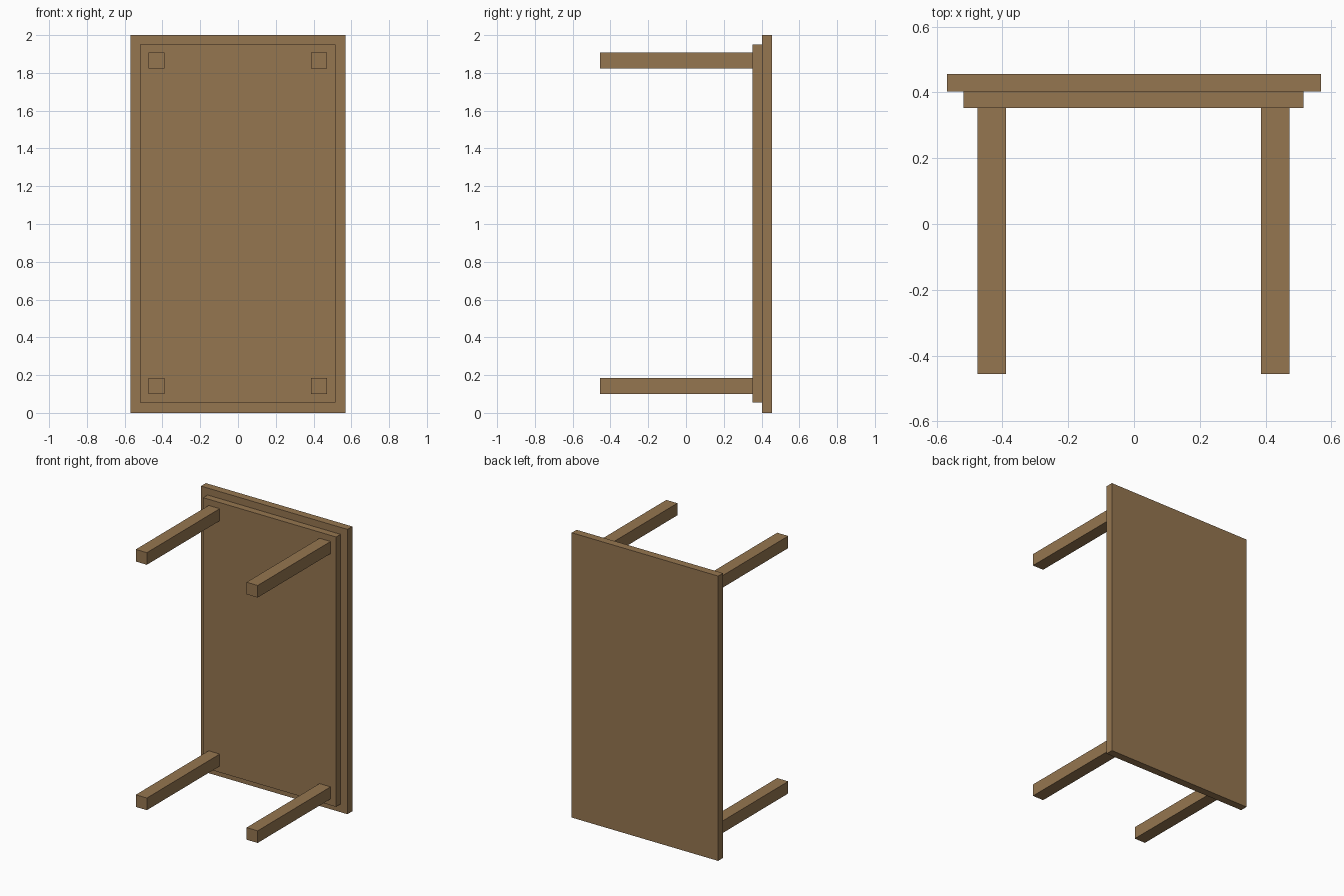
import bpy

if "Cube" in bpy.data.objects:
    bpy.data.objects.remove(bpy.data.objects["Cube"])

wood = bpy.data.materials.new("wood")
wood.diffuse_color = (0.30, 0.18, 0.08, 1)
wood.use_nodes = True
wood.node_tree.nodes["Principled BSDF"].inputs["Base Color"].default_value = wood.diffuse_color


def box(name, x, y, z):
    """Axis-aligned box from (min, max) ranges."""
    bpy.ops.mesh.primitive_cube_add(size=1, location=[sum(r) / 2 for r in (x, y, z)])
    ob = bpy.context.object
    ob.name = name
    ob.scale = [r[1] - r[0] for r in (x, y, z)]
    bpy.ops.object.transform_apply(location=False, rotation=False, scale=True)
    ob.data.materials.append(wood)
    return ob


# Table standing on its short edge, legs pointing to the front
box("tabletop", (-0.569, 0.569), (0.402, 0.456), (0.0, 2.0))
box("apron", (-0.518, 0.515), (0.353, 0.402), (0.056, 1.951))

# Four square legs
for side, x in (("left", (-0.475, -0.389)), ("right", (0.386, 0.472))):
    for level, z in (("lower", (0.100, 0.185)), ("upper", (1.823, 1.908))):
        box(f"{level}_{side}_leg", x, (-0.456, 0.353), z)
